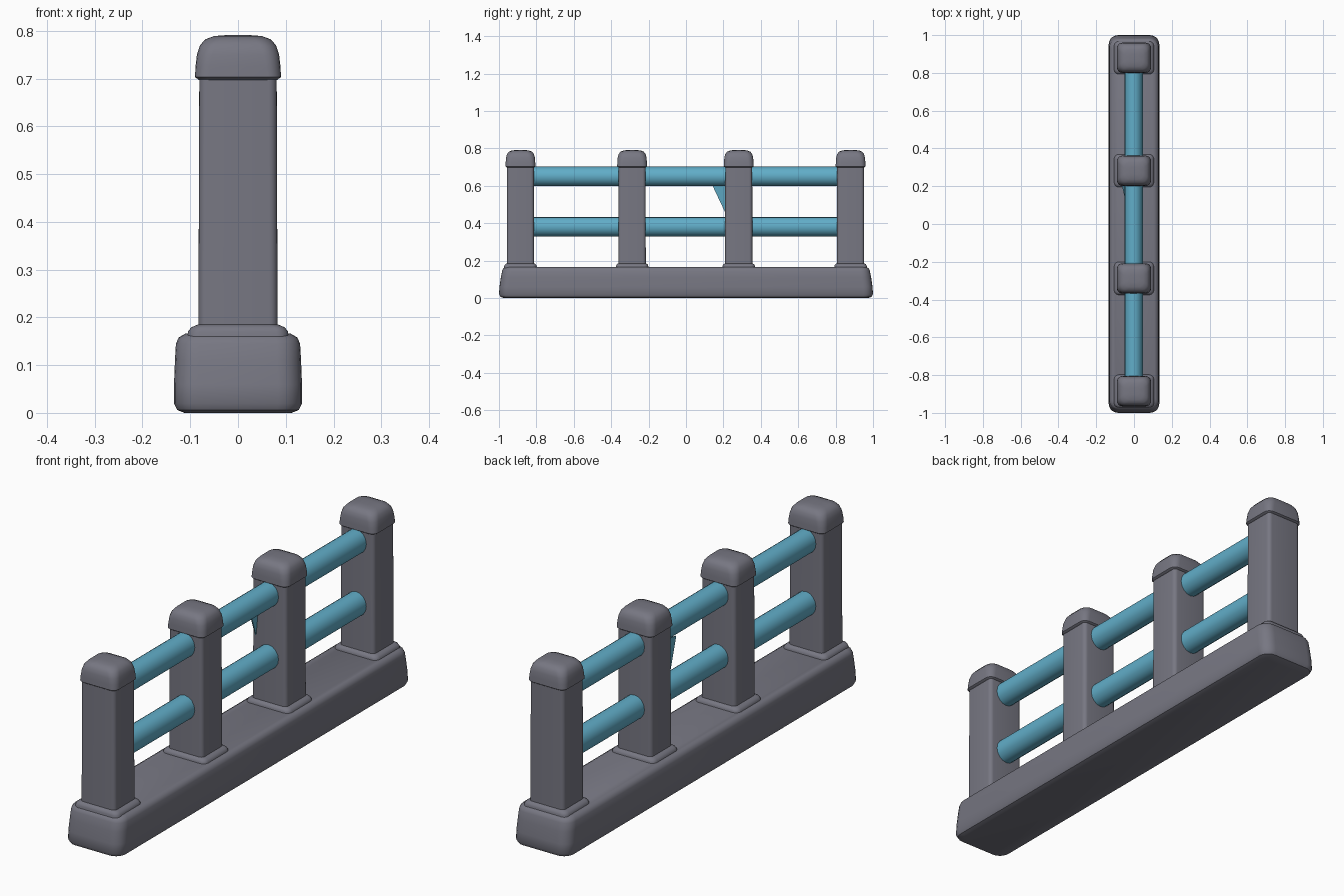
import bpy, bmesh, math
from mathutils import Vector

if "Cube" in bpy.data.objects:
    bpy.data.objects.remove(bpy.data.objects["Cube"])


def material(name, rgb):
    m = bpy.data.materials.new(name)
    m.diffuse_color = (*rgb, 1.0)
    m.use_nodes = True
    m.node_tree.nodes["Principled BSDF"].inputs["Base Color"].default_value = m.diffuse_color
    return m


GREY = material("slate_grey", (0.185, 0.185, 0.225))
BLUE = material("sky_blue", (0.12, 0.42, 0.58))


def finish(bm, name, mat, angle=40):
    bmesh.ops.recalc_face_normals(bm, faces=bm.faces)
    me = bpy.data.meshes.new(name)
    bm.to_mesh(me)
    bm.free()
    me.materials.append(mat)
    ob = bpy.data.objects.new(name, me)
    bpy.context.collection.objects.link(ob)
    bpy.ops.object.select_all(action='DESELECT')
    ob.select_set(True)
    bpy.context.view_layer.objects.active = ob
    bpy.ops.object.shade_smooth_by_angle(angle=math.radians(angle))
    return ob


def loft(name, sections, y0, mat):
    """Stack rounded rectangles: (half x, half y, corner radius, z)."""
    bm = bmesh.new()
    rings = []
    for hx, hy, r, z in sections:
        ring = []
        for q, (sx, sy) in enumerate(((1, 1), (-1, 1), (-1, -1), (1, -1))):
            for k in range(6):
                a = math.pi / 2 * (q + k / 5)
                ring.append(bm.verts.new((sx * (hx - r) + r * math.cos(a),
                                          y0 + sy * (hy - r) + r * math.sin(a), z)))
        rings.append(ring)
    n = len(rings[0])
    for a, b in zip(rings, rings[1:]):
        for i in range(n):
            j = (i + 1) % n
            bm.faces.new((a[i], a[j], b[j], b[i]))
    bm.faces.new(rings[0])
    bm.faces.new(rings[-1])
    return finish(bm, name, mat)


# Long rounded base
loft("base", [(0.112, 0.975, 0.04, 0.0), (0.127, 0.992, 0.045, 0.006),
              (0.134, 1.0, 0.05, 0.02), (0.134, 0.997, 0.05, 0.06),
              (0.132, 0.99, 0.05, 0.11), (0.130, 0.983, 0.048, 0.145),
              (0.124, 0.977, 0.045, 0.158), (0.110, 0.962, 0.04, 0.166)], 0, GREY)

# Four posts, each with a foot collar, a shaft and a domed cap
posts = (-0.885, -0.288, 0.282, 0.88)
for i, y in enumerate(posts, 1):
    loft(f"post_foot_{i}", [(0.106, 0.088, 0.025, 0.15), (0.105, 0.087, 0.025, 0.17),
                            (0.098, 0.083, 0.022, 0.179), (0.084, 0.074, 0.02, 0.185)], y, GREY)
    loft(f"post_shaft_{i}", [(0.083, 0.073, 0.017, 0.16), (0.081, 0.072, 0.017, 0.71)], y, GREY)
    loft(f"post_cap_{i}", [(0.080, 0.070, 0.02, 0.696), (0.090, 0.080, 0.028, 0.703),
                           (0.089, 0.079, 0.03, 0.725), (0.086, 0.077, 0.032, 0.75),
                           (0.080, 0.072, 0.034, 0.769), (0.069, 0.062, 0.034, 0.782),
                           (0.050, 0.045, 0.03, 0.789), (0.025, 0.02, 0.015, 0.791)], y, GREY)

# Two round rails in every bay
for level, z in (("lower", 0.381), ("upper", 0.65)):
    for i, (ya, yb) in enumerate(zip(posts, posts[1:]), 1):
        bm = bmesh.new()
        bmesh.ops.create_cone(bm, cap_ends=True, segments=16, radius1=0.052,
                              radius2=0.052, depth=yb - ya - 0.12)
        for v in bm.verts:
            v.co = Vector((v.co.x * 0.93 - 0.002, v.co.z + (ya + yb) / 2, v.co.y + z))
        finish(bm, f"{level}_rail_{i}", BLUE)

# Small thin brace under the upper rail beside the third post
bm = bmesh.new()
tri = ((-0.048, 0.135, 0.615), (-0.05, 0.213, 0.63), (-0.066, 0.213, 0.45))
front = [bm.verts.new(p) for p in tri]
back = [bm.verts.new((x + 0.005, y, z)) for x, y, z in tri]
bm.faces.new(front)
bm.faces.new(back[::-1])
for i in range(3):
    j = (i + 1) % 3
    bm.faces.new((front[i], front[j], back[j], back[i]))
finish(bm, "rail_brace", BLUE)
